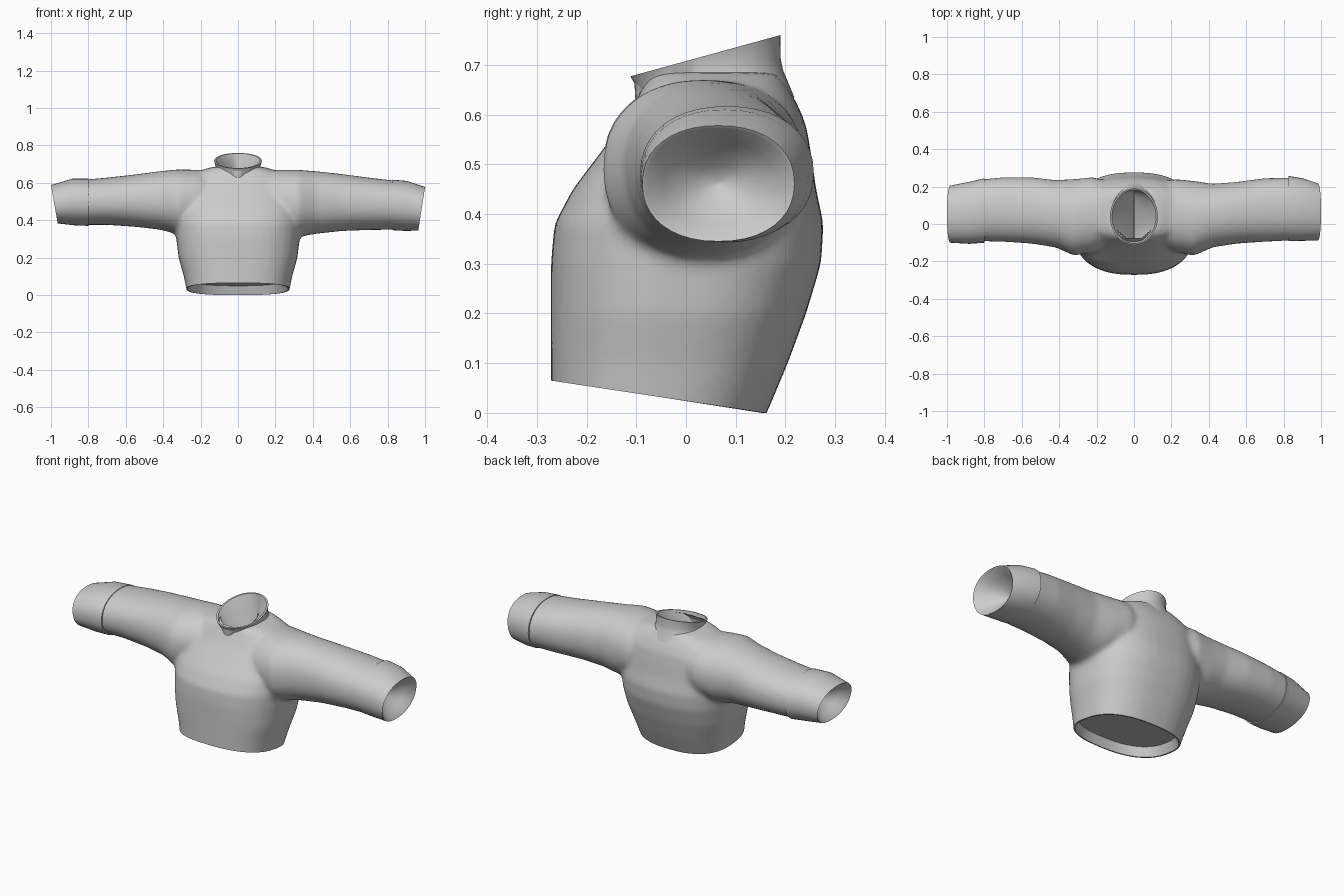
import bpy, bmesh
from math import cos, sin, pi, radians
from mathutils import Vector

if "Cube" in bpy.data.objects:
    bpy.data.objects.remove(bpy.data.objects["Cube"])

grey = bpy.data.materials.new("plain grey cloth")
grey.use_nodes = True
grey.diffuse_color = (0.6, 0.6, 0.6, 1)
grey.node_tree.nodes["Principled BSDF"].inputs["Base Color"].default_value = (0.6, 0.6, 0.6, 1)


def ring(c, u, v, p=2.0, n=40):
    """Superellipse ring around c, spanned by the half axes u and v."""
    def power(t):
        return (1 if t > 0 else -1) * abs(t) ** (2 / p)
    c, u, v = Vector(c), Vector(u), Vector(v)
    return [c + u * power(cos(2 * pi * i / n)) + v * power(sin(2 * pi * i / n))
            for i in range(n)]


def loft(bm, rings, cap_start=True, cap_end=True):
    """Skin a row of rings."""
    rows = [[bm.verts.new(p) for p in r] for r in rings]
    for a, b in zip(rows, rows[1:]):
        for i in range(len(a)):
            j = (i + 1) % len(a)
            bm.faces.new((a[i], a[j], b[j], b[i]))
    if cap_start:
        bm.faces.new(rows[0][::-1])
    if cap_end:
        bm.faces.new(rows[-1])


def make(name, bm):
    bmesh.ops.recalc_face_normals(bm, faces=bm.faces)
    mesh = bpy.data.meshes.new(name)
    bm.to_mesh(mesh)
    bm.free()
    mesh.materials.append(grey)
    ob = bpy.data.objects.new(name, mesh)
    bpy.context.collection.objects.link(ob)
    return ob


def activate(ob):
    bpy.ops.object.select_all(action='DESELECT')
    ob.select_set(True)
    bpy.context.view_layer.objects.active = ob


def sleeve_ring(x, top, bottom, front, back, lean=0.0, scale=1.0, p=2.2):
    return ring((x, (front + back) / 2, (top + bottom) / 2),
                (0, (back - front) / 2 * scale, 0),
                (lean * scale, 0, (top - bottom) / 2 * scale), p)


# Torso sections: height, half width, front, back
torso = [(-0.08, 0.26, -0.27, 0.12), (0.0, 0.27, -0.272, 0.163), (0.1, 0.29, -0.272, 0.205),
         (0.2, 0.318, -0.272, 0.242), (0.3, 0.33, -0.272, 0.272), (0.38, 0.335, -0.265, 0.277),
         (0.45, 0.335, -0.228, 0.262), (0.52, 0.32, -0.175, 0.252), (0.58, 0.30, -0.13, 0.242),
         (0.63, 0.26, -0.1, 0.22), (0.66, 0.22, -0.085, 0.2), (0.685, 0.14, -0.07, 0.19)]

# Sleeve sections: distance, top, bottom, front, back
sleeves = {
    1: [(0.1, 0.65, 0.38, -0.1, 0.22), (0.22, 0.67, 0.33, -0.15, 0.24), (0.32, 0.67, 0.31, -0.17, 0.23),
        (0.42, 0.662, 0.328, -0.125, 0.215), (0.55, 0.648, 0.342, -0.105, 0.225),
        (0.7, 0.628, 0.348, -0.095, 0.245), (0.9, 0.605, 0.35, -0.085, 0.25)],
    -1: [(0.1, 0.65, 0.38, -0.1, 0.22), (0.22, 0.67, 0.345, -0.15, 0.25), (0.32, 0.672, 0.325, -0.17, 0.24),
         (0.42, 0.662, 0.35, -0.125, 0.235), (0.55, 0.645, 0.365, -0.105, 0.25),
         (0.7, 0.628, 0.375, -0.095, 0.25), (0.9, 0.61, 0.375, -0.09, 0.23)],
}

# Fuse torso and sleeves into one soft garment
bm = bmesh.new()
loft(bm, [ring((0, (f + b) / 2, z), (w, 0, 0), (0, (b - f) / 2, 0), 2.5)
          for z, w, f, b in torso])
for side, rows in sleeves.items():
    loft(bm, [sleeve_ring(side * x, *rest) for x, *rest in rows])
body = make("sweater_body", bm)
activate(body)
remesh = body.modifiers.new("fuse", 'REMESH')
remesh.mode = 'VOXEL'
remesh.voxel_size = 0.013
smooth = body.modifiers.new("soften", 'SMOOTH')
smooth.iterations = 8
for name in ("fuse", "soften"):
    bpy.ops.object.modifier_apply(modifier=name)


def cut(bm, co, no, **kw):
    bmesh.ops.bisect_plane(bm, geom=bm.verts[:] + bm.edges[:] + bm.faces[:],
                           plane_co=co, plane_no=no, **kw)


# Slanted hem with a shallow lining inside
bm = bmesh.new()
bm.from_mesh(body.data)
cut(bm, (0, 0, 0.024), (0, 0.151, 1), clear_inner=True)
edges = [e for e in bm.edges if e.is_boundary]
for scale, lift in ((0.97, 0.0), (0.93, 0.05)):
    out = bmesh.ops.extrude_edge_only(bm, edges=edges)["geom"]
    edges = [g for g in out if isinstance(g, bmesh.types.BMEdge)]
    for v in [g for g in out if isinstance(g, bmesh.types.BMVert)]:
        v.co = Vector((v.co.x * scale, (v.co.y + 0.05) * scale - 0.05, v.co.z + lift))
bmesh.ops.contextual_create(bm, geom=edges)

# Open the wrists and the neck
for side in (1, -1):
    cut(bm, (side * 0.84, 0, 0), (side, 0, 0), clear_outer=True)
neck = [v for v in bm.verts
        if v.co.z > 0.5 and (v.co.x / 0.105) ** 2 + ((v.co.y - 0.05) / 0.125) ** 2 < 1]
bmesh.ops.delete(bm, geom=neck, context='VERTS')
bmesh.ops.recalc_face_normals(bm, faces=bm.faces)
bm.to_mesh(body.data)
bm.free()
body.data.materials.clear()
body.data.materials.append(grey)
parts = [body]

# Cuffs: seam step, band, rim and puckered inside
cuffs = {
    "left_cuff": (1, (0.825, 0.617, 0.347, -0.092, 0.257), (0.9, 0.61, 0.343, -0.09, 0.245),
                  (0.982, 0.578, 0.345, -0.088, 0.218)),
    "right_cuff": (-1, (0.80, 0.622, 0.37, -0.1, 0.244), (0.88, 0.622, 0.373, -0.106, 0.226),
                   (0.982, 0.588, 0.383, -0.1, 0.205)),
}
for name, (side, seam, band, end) in cuffs.items():
    def at(section, inward=0.0, lean=0.0, scale=1.0):
        x, *rest = section
        return sleeve_ring(side * (x - inward), *rest, side * lean, scale)
    bm = bmesh.new()
    loft(bm, [at(seam, scale=0.9), at(seam), at(band, lean=0.006), at(end, lean=0.018),
              at(end, 0.004, 0.018, 0.95), at(end, 0.05, 0.01, 0.72),
              at(end, 0.1, 0, 0.3), at(end, 0.12, 0, 0.04)], cap_start=False)
    parts.append(make(name, bm))


# Collar: flared tilted band with a creased pit inside
def collar_ring(w, front, back, squeeze=1.0, drop=0.0):
    f, b = Vector((0, *front)), Vector((0, *back))
    return ring((f + b) / 2 - Vector((0, 0, drop)), (w, 0, 0), (b - f) / 2 * squeeze)


rim = ((-0.112, 0.677), (0.19, 0.76))
bm = bmesh.new()
loft(bm, [collar_ring(0.17, (-0.115, 0.595), (0.218, 0.635)),
          collar_ring(0.128, (-0.094, 0.638), (0.195, 0.69)),
          collar_ring(0.119, (-0.096, 0.65), (0.19, 0.715)),
          collar_ring(0.128, *rim),
          collar_ring(0.118, *rim, 0.95),
          collar_ring(0.065, *rim, 0.93, 0.06),
          collar_ring(0.003, *rim, 0.9, 0.13)], cap_start=False)
parts.append(make("collar", bm))

# Smooth shading with crisp rims
for ob in parts:
    activate(ob)
    bpy.ops.object.shade_smooth_by_angle(angle=radians(40))
